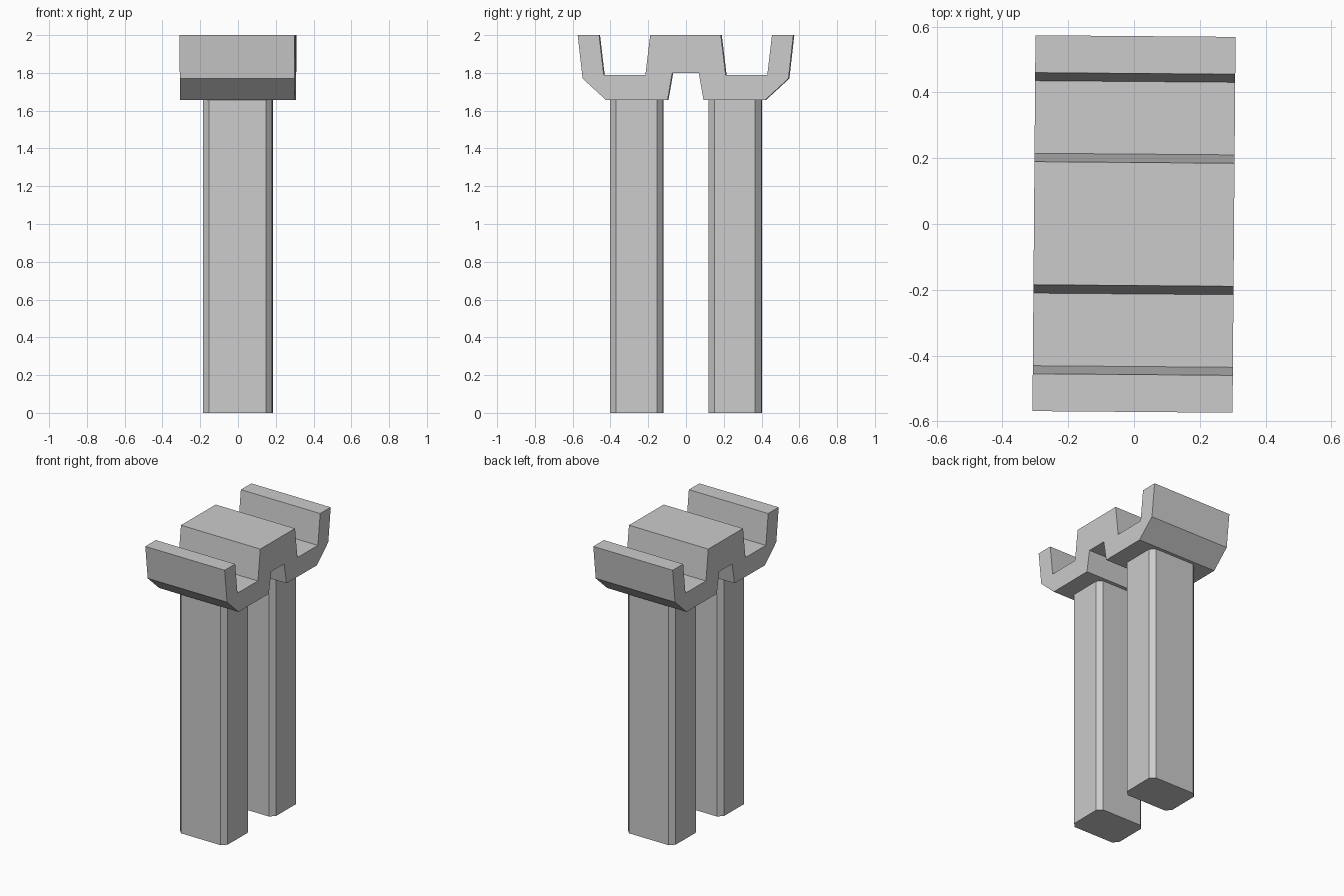
import bpy, bmesh
from mathutils import Matrix

if "Cube" in bpy.data.objects:
    bpy.data.objects.remove(bpy.data.objects["Cube"])

TWIST = Matrix.Rotation(-0.008, 4, 'Z')  # the whole model is turned very slightly


def prism(name, points, direction):
    """Extrude a closed planar outline along a direction."""
    bm = bmesh.new()
    face = bm.faces.new([bm.verts.new(p) for p in points])
    ext = bmesh.ops.extrude_face_region(bm, geom=[face])
    verts = [g for g in ext["geom"] if isinstance(g, bmesh.types.BMVert)]
    bmesh.ops.translate(bm, verts=verts, vec=direction)
    bmesh.ops.recalc_face_normals(bm, faces=bm.faces)
    bm.transform(TWIST)
    mesh = bpy.data.meshes.new(name)
    bm.to_mesh(mesh)
    bm.free()
    obj = bpy.data.objects.new(name, mesh)
    bpy.context.collection.objects.link(obj)
    return obj


# Double-trough cap: half profile (y, z) mirrored across y = 0
half = [(0.187, 2.0), (0.2125, 1.79), (0.433, 1.79), (0.4575, 2.0), (0.571, 2.0),
        (0.545, 1.77), (0.422, 1.657), (0.095, 1.657), (0.07, 1.80)]
profile = half + [(-y, z) for y, z in reversed(half)]
W = 0.304
prism("trough_cap", [(-W, y, z) for y, z in profile], (2 * W, 0, 0))

# Two chamfered pillars
hx, hy, c = 0.183, 0.14, 0.032
outline = [(hx, hy - c), (hx - c, hy), (c - hx, hy), (-hx, hy - c),
           (-hx, c - hy), (c - hx, -hy), (hx - c, -hy), (hx, c - hy)]
for name, cy in (("front_pillar", -0.26), ("back_pillar", 0.26)):
    prism(name, [(x, y + cy, 0) for x, y in outline], (0, 0, 1.657))
